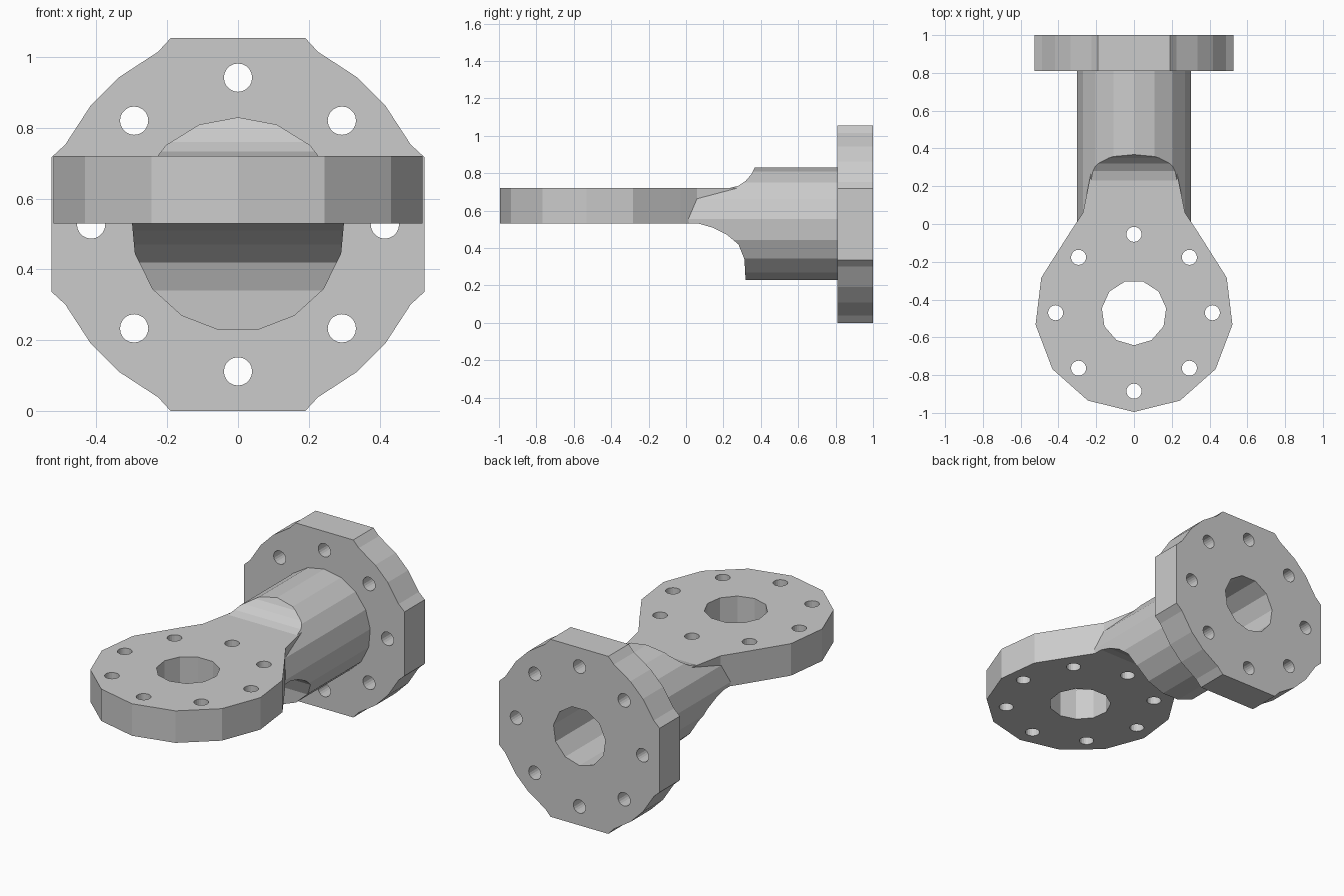
import bpy, bmesh
from math import sin, cos, pi

if "Cube" in bpy.data.objects:
    bpy.data.objects.remove(bpy.data.objects["Cube"])

AXIS = {'x': lambda a, b, t: (t, a, b),
        'y': lambda a, b, t: (a, t, b),
        'z': lambda a, b, t: (a, b, t)}


def prism(name, pts, axis, t0, t1):
    """Extrude a 2D outline along an axis."""
    bm = bmesh.new()
    f = AXIS[axis]
    lo = [bm.verts.new(f(a, b, t0)) for a, b in pts]
    hi = [bm.verts.new(f(a, b, t1)) for a, b in pts]
    n = len(pts)
    bm.faces.new(lo)
    bm.faces.new(hi)
    for i in range(n):
        j = (i + 1) % n
        bm.faces.new((lo[i], lo[j], hi[j], hi[i]))
    bmesh.ops.recalc_face_normals(bm, faces=bm.faces)
    me = bpy.data.meshes.new(name)
    bm.to_mesh(me)
    bm.free()
    ob = bpy.data.objects.new(name, me)
    bpy.context.collection.objects.link(ob)
    return ob


def ring(ca, cb, r, n, start):
    return [(ca + r * cos(start + 2 * pi * i / n),
             cb + r * sin(start + 2 * pi * i / n)) for i in range(n)]


def boolean(target, tool, op):
    m = target.modifiers.new(op, 'BOOLEAN')
    m.operation = op
    m.solver = 'EXACT'
    m.object = tool
    bpy.context.view_layer.objects.active = target
    bpy.ops.object.modifier_apply(modifier=m.name)
    bpy.data.objects.remove(tool)


CZ, CY = 0.527, -0.47        # bolt circle centres of flange and plate

# round neck, trimmed to its scooped side profile
neck = prism('bracket_body', ring(0, CZ, 0.303, 17, pi / 2), 'y', -0.06, 0.9)
side = [(-0.03, 0.53), (0.07, 0.53), (0.14, 0.51), (0.22, 0.47), (0.28, 0.42),
        (0.312, 0.34), (0.32, 0.2), (0.95, 0.2), (0.95, 0.9), (0.372, 0.9),
        (0.37, 0.835), (0.35, 0.795), (0.32, 0.76), (0.28, 0.733),
        (0.23, 0.72), (-0.03, 0.72)]
boolean(neck, prism('side_profile', side, 'x', -0.6, 0.6), 'INTERSECT')

# flat plate: thirteen-sided round end tapering into the neck
right = [(0.525 * sin(2 * pi * k / 13), CY - 0.525 * cos(2 * pi * k / 13))
         for k in range(1, 5)]
right += [(0.33, -0.03), (0.27, 0.06), (0.228, 0.27)]
plate = [(0, CY - 0.525)] + right + [(-x, y) for x, y in reversed(right)]
boolean(neck, prism('plate', plate, 'z', 0.53, 0.72), 'UNION')

# back flange: square with rounded-off corners
quarter = [(0.527, 0.19), (0.488, 0.226), (0.417, 0.335),
           (0.335, 0.417), (0.226, 0.488), (0.19, 0.527)]
outline = []
for k in range(4):
    c, s = round(cos(k * pi / 2)), round(sin(k * pi / 2))
    outline += [(a * c - b * s, CZ + a * s + b * c) for a, b in quarter]
boolean(neck, prism('flange', outline, 'y', 0.81, 1.0), 'UNION')

# central bores
boolean(neck, prism('plate_bore', ring(0, CY, 0.172, 11, -pi / 2), 'z', 0.4, 0.9),
        'DIFFERENCE')
boolean(neck, prism('flange_bore', ring(0, CZ, 0.172, 11, -pi / 2), 'y', 0.4, 1.1),
        'DIFFERENCE')

# bolt holes
for k in range(8):
    a, b = 0.415 * cos(k * pi / 4), 0.415 * sin(k * pi / 4)
    boolean(neck, prism('plate_hole', ring(a, CY + b, 0.04, 20, 0), 'z', 0.45, 0.8),
            'DIFFERENCE')
    boolean(neck, prism('flange_hole', ring(a, CZ + b, 0.04, 20, 0), 'y', 0.75, 1.1),
            'DIFFERENCE')
